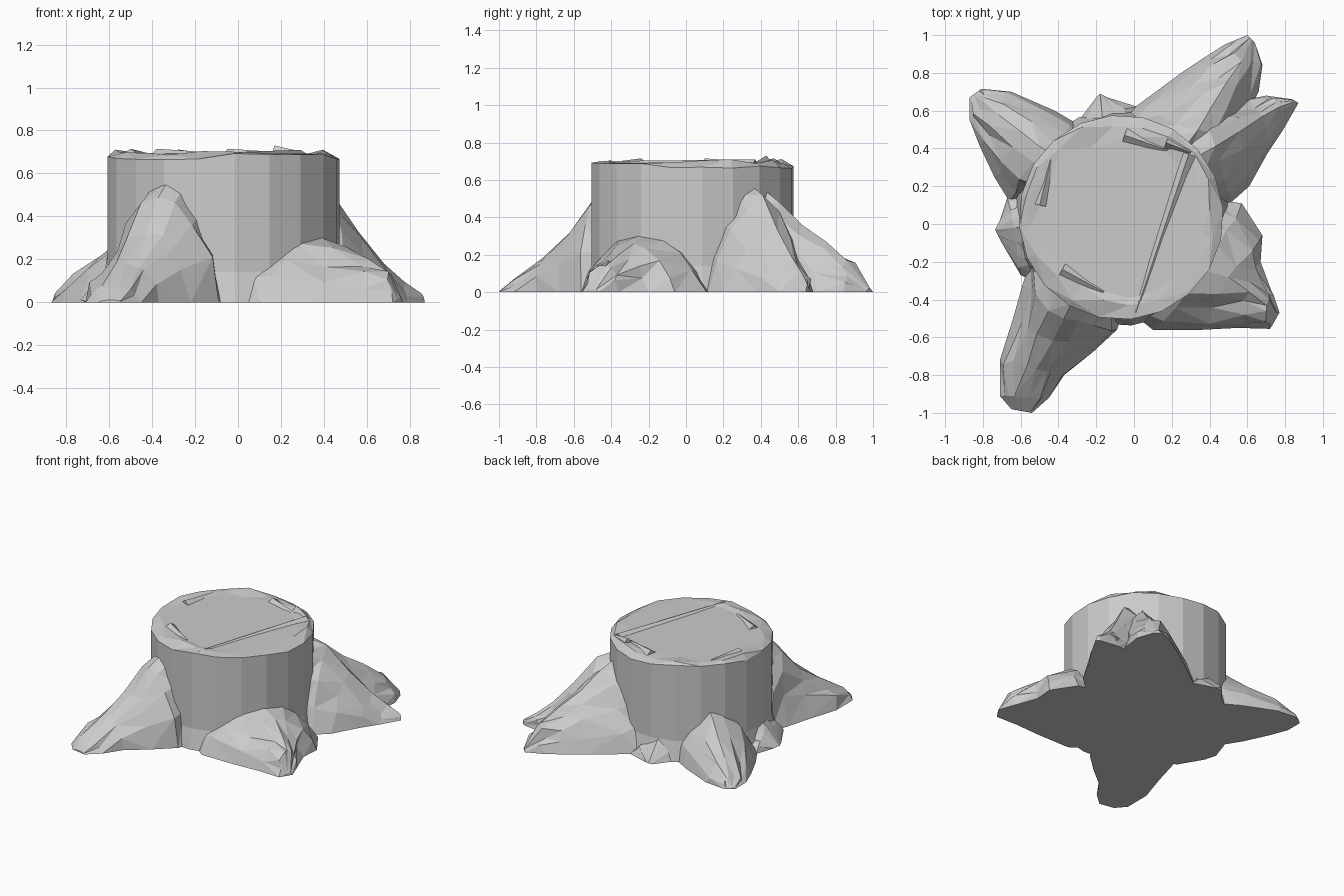
import bpy, bmesh, math, random
from mathutils import Vector

random.seed(4)
CX, CY, R, SIDES = -0.068, 0.035, 0.542, 20


def finish(name, bm):
    bmesh.ops.recalc_face_normals(bm, faces=bm.faces[:])
    me = bpy.data.meshes.new(name)
    bm.to_mesh(me)
    bm.free()
    bpy.context.collection.objects.link(bpy.data.objects.new(name, me))


def bridge(bm, a, b):
    n = len(a)
    return [bm.faces.new((a[i], a[(i + 1) % n], b[(i + 1) % n], b[i])) for i in range(n)]


# Root: loft of arched sections, each given as left foot, crest, right foot
def root(name, stations, full=0.8, jitter=0.02):
    bm = bmesh.new()
    rows = []
    arch = [(0, 0), (0.17, 0.36), (0.38, 0.66), (0.68, 0.9), (1, 1)]
    for k, (lx, ly, cx, cy, cz, rx, ry) in enumerate(stations):
        row = []
        crest = Vector((cx, cy, 0))
        for foot, prof in ((Vector((lx, ly, 0)), arch), (Vector((rx, ry, 0)), arch[-2::-1])):
            for f, h in prof:
                p = foot.lerp(crest, f)
                p.z = cz * (f + (h - f) * full)
                if 0 < f < 1 and k < len(stations) - 1:
                    s = jitter * min(1, cz / 0.15)
                    p += Vector([random.uniform(-s, s) for _ in range(3)])
                    p.z = max(p.z, 0.01)
                row.append(bm.verts.new(p))
        rows.append(row)
    for a, b in zip(rows, rows[1:]):
        bridge(bm, a, b)
    bm.faces.new(rows[0])
    bm.faces.new(rows[-1])
    bmesh.ops.triangulate(bm, faces=bm.faces[:])
    finish(name, bm)


# Trunk: faceted wall, slight flare at the ground, splintered rim
bm = bmesh.new()


def ring(radius, height):
    out = []
    for i in range(SIDES):
        a = 2 * math.pi * (i + 0.3) / SIDES
        r = R * radius(i)
        out.append(bm.verts.new((CX + r * math.cos(a), CY + r * math.sin(a), height(i))))
    return out


rings = [ring(lambda i: 1.06, lambda i: 0),
         ring(lambda i: 1.0, lambda i: 0.14),
         ring(lambda i: 1.0, lambda i: random.uniform(0.66, 0.695)),
         ring(lambda i: random.uniform(0.82, 0.97), lambda i: random.uniform(0.685, 0.715)),
         ring(lambda i: random.uniform(0.74, 0.81), lambda i: 0.692)]
strips = [bridge(bm, a, b) for a, b in zip(rings, rings[1:])]
bm.faces.new(rings[0])
bm.faces.new(rings[-1])
bmesh.ops.triangulate(bm, faces=strips[2] + strips[3])
finish("trunk", bm)


# Splinters on the cut: thin low wedges from a wide end to a point
def splinter(name, start, end, width, z0, z1):
    bm = bmesh.new()
    a, b = Vector((*start, 0)), Vector((*end, 0))
    side = Vector((0, 0, 1)).cross((b - a).normalized()) * width
    vs = [bm.verts.new((p.x, p.y, 0.675)) for p in (a + side, a - side, b - side * 0.3, b + side * 0.3)]
    crest = [bm.verts.new((a.x, a.y, z0)), bm.verts.new((b.x, b.y, z1))]
    bm.faces.new(vs)
    bm.faces.new((vs[0], vs[1], crest[0]))
    bm.faces.new((vs[1], vs[2], crest[1], crest[0]))
    bm.faces.new((vs[2], vs[3], crest[1]))
    bm.faces.new((vs[3], vs[0], crest[0], crest[1]))
    finish(name, bm)


splinter("long_splinter", (0.29, 0.37), (0.01, -0.47), 0.06, 0.71, 0.70)
splinter("back_splinter", (0.17, 0.43), (0.30, 0.38), 0.05, 0.73, 0.70)
splinter("back_left_splinter", (-0.05, 0.47), (0.18, 0.39), 0.06, 0.715, 0.70)
splinter("left_splinter", (-0.50, 0.1), (-0.44, 0.34), 0.06, 0.715, 0.70)
splinter("front_left_splinter", (-0.38, -0.24), (-0.16, -0.36), 0.06, 0.715, 0.70)

# Large roots
root("front_left_root", [
    (-0.55, -0.20, -0.33, -0.42, 0.56, -0.05, -0.44),
    (-0.59, -0.32, -0.37, -0.50, 0.49, -0.09, -0.56),
    (-0.64, -0.50, -0.43, -0.62, 0.32, -0.22, -0.68),
    (-0.71, -0.72, -0.52, -0.77, 0.18, -0.37, -0.80),
    (-0.71, -0.91, -0.59, -0.92, 0.07, -0.45, -0.92),
    (-0.65, -0.98, -0.59, -0.99, 0.01, -0.54, -1.00)], 1.35)
root("front_right_root", [
    (0.05, -0.52, 0.28, -0.20, 0.30, 0.42, 0.13),
    (0.10, -0.56, 0.39, -0.25, 0.30, 0.57, 0.11),
    (0.36, -0.56, 0.50, -0.28, 0.26, 0.68, -0.06),
    (0.55, -0.55, 0.61, -0.36, 0.20, 0.67, -0.20),
    (0.72, -0.555, 0.70, -0.43, 0.14, 0.73, -0.36),
    (0.73, -0.54, 0.75, -0.50, 0.02, 0.77, -0.47)], 1.0)
root("back_right_root_long", [
    (-0.05, 0.58, 0.25, 0.38, 0.58, 0.40, 0.25),
    (0.02, 0.63, 0.34, 0.50, 0.48, 0.56, 0.40),
    (0.25, 0.80, 0.41, 0.62, 0.36, 0.60, 0.58),
    (0.37, 0.88, 0.49, 0.75, 0.27, 0.66, 0.70),
    (0.48, 0.95, 0.57, 0.86, 0.17, 0.68, 0.84),
    (0.60, 1.00, 0.62, 0.98, 0.02, 0.64, 0.96)], 0.7)
root("back_right_root_side", [
    (0.15, 0.60, 0.30, 0.34, 0.58, 0.42, 0.08),
    (0.30, 0.68, 0.43, 0.41, 0.52, 0.52, 0.12),
    (0.48, 0.68, 0.56, 0.49, 0.33, 0.61, 0.20),
    (0.60, 0.66, 0.68, 0.57, 0.18, 0.71, 0.38),
    (0.70, 0.68, 0.77, 0.62, 0.10, 0.79, 0.50),
    (0.84, 0.66, 0.855, 0.65, 0.04, 0.87, 0.64)], 0.85)
root("back_left_root", [
    (-0.25, 0.50, -0.42, 0.36, 0.38, -0.55, 0.12),
    (-0.30, 0.53, -0.50, 0.41, 0.32, -0.66, 0.12),
    (-0.42, 0.60, -0.60, 0.49, 0.24, -0.74, 0.25),
    (-0.65, 0.70, -0.72, 0.58, 0.15, -0.82, 0.42),
    (-0.80, 0.715, -0.80, 0.65, 0.07, -0.87, 0.55),
    (-0.81, 0.715, -0.84, 0.69, 0.01, -0.87, 0.67)], 1.0)

# Low swellings at the ground between the large roots
root("left_swelling", [
    (-0.50, 0.20, -0.50, 0.00, 0.26, -0.50, -0.32),
    (-0.67, 0.14, -0.63, -0.02, 0.13, -0.60, -0.27),
    (-0.71, 0.02, -0.735, -0.03, 0.01, -0.70, -0.10)], 0.5, 0.01)
root("back_swelling", [
    (-0.36, 0.48, -0.16, 0.48, 0.22, 0.06, 0.50),
    (-0.29, 0.55, -0.17, 0.59, 0.11, 0.02, 0.62),
    (-0.20, 0.67, -0.18, 0.69, 0.01, -0.14, 0.67)], 0.5, 0.01)
